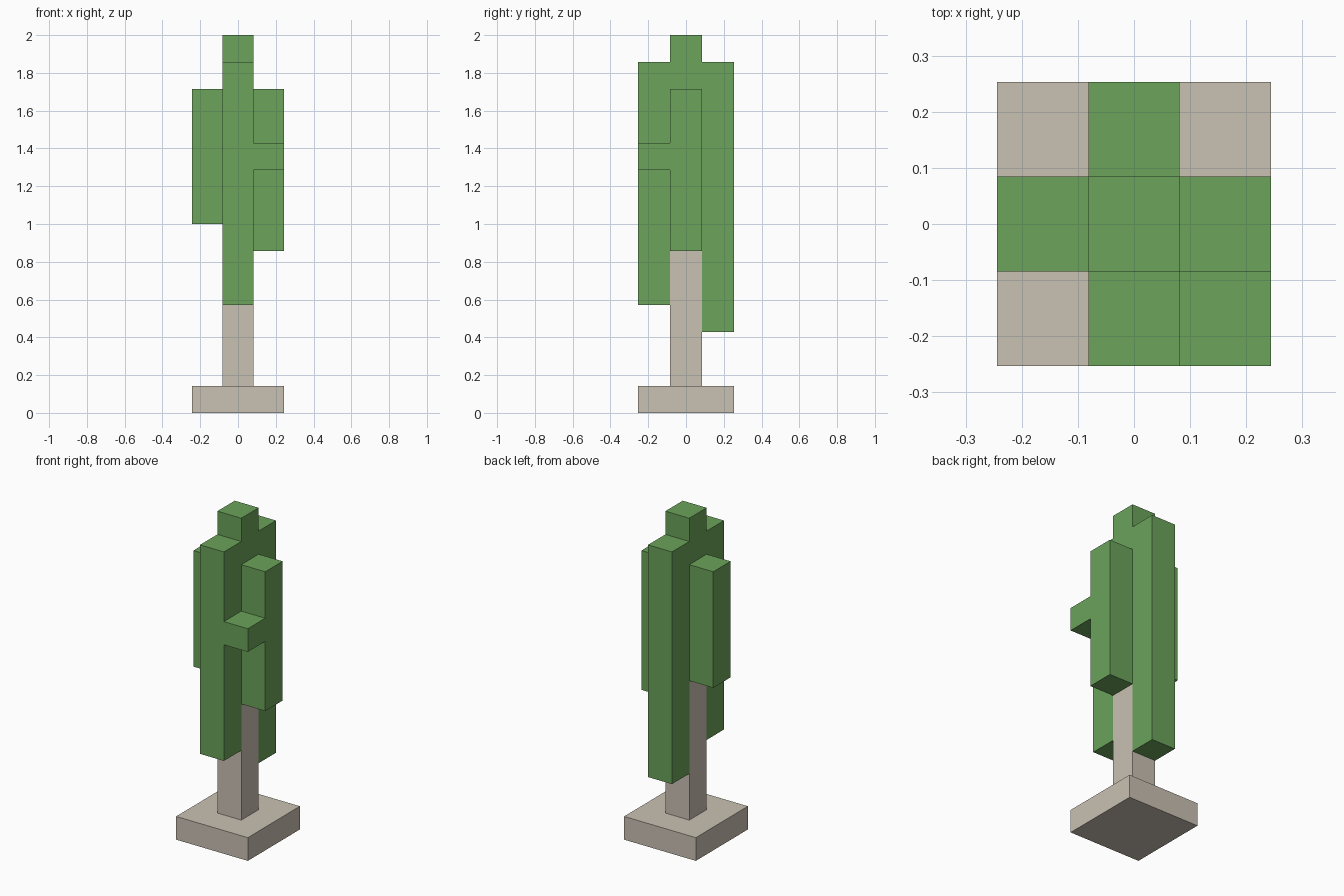
import bpy

if "Cube" in bpy.data.objects:
    bpy.data.objects.remove(bpy.data.objects["Cube"], do_unlink=True)

# Block grid: cell width, depth and height
W, D, H = 0.1627, 0.1687, 2 / 14


def material(name, rgb):
    mat = bpy.data.materials.new(name)
    mat.use_nodes = True
    mat.diffuse_color = (*rgb, 1)
    mat.node_tree.nodes["Principled BSDF"].inputs["Base Color"].default_value = (*rgb, 1)
    return mat


green = material("leaf_green", (0.147, 0.366, 0.105))
stone = material("pale_stone", (0.584, 0.533, 0.451))


def block(name, col, row, bottom, top, mat, span=1):
    """Box at a grid column and row, spanning whole layers in height."""
    bpy.ops.mesh.primitive_cube_add(size=1, location=(col * W, row * D, (bottom + top) / 2 * H))
    obj = bpy.context.object
    obj.name = obj.data.name = name
    obj.scale = (W * span, D * span, (top - bottom) * H)
    bpy.ops.object.transform_apply(location=False, rotation=False, scale=True)
    obj.data.materials.append(mat)
    return obj


# Base and trunk
block("base", 0, 0, 0, 1, stone, span=3)
block("trunk", 0, 0, 1, 7, stone)

# Foliage core and the columns around it
block("foliage_core", 0, 0, 7, 14, green)
block("front_foliage", 0, -1, 4, 13, green)
block("back_foliage", 0, 1, 3, 13, green)
block("right_foliage", -1, 0, 7, 12, green)
block("left_foliage", 1, 0, 6, 12, green)

# Single block on the front left corner
block("corner_foliage", 1, -1, 9, 10, green)
